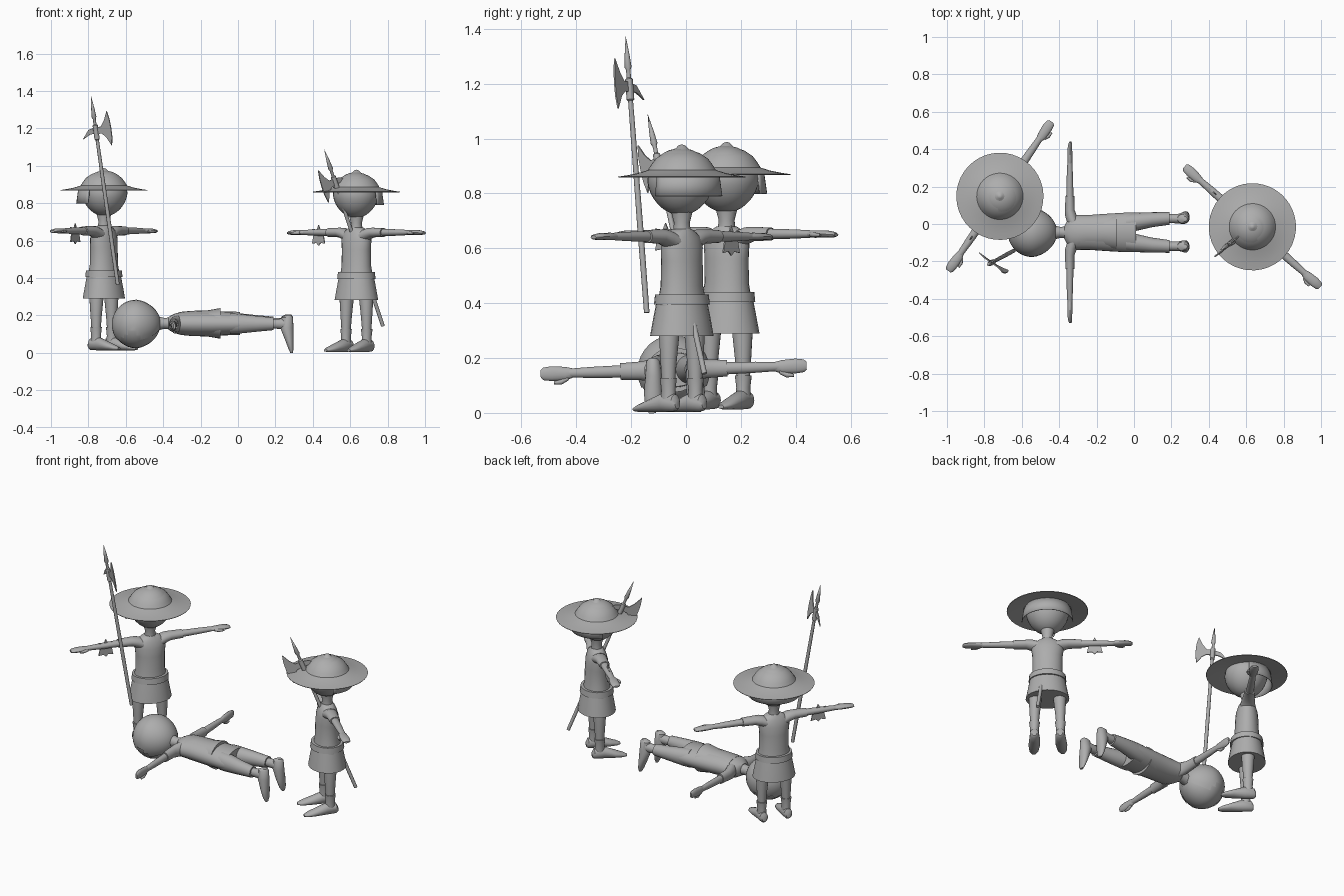
import bpy, bmesh, math
from mathutils import Matrix, Vector

if "Cube" in bpy.data.objects:
    bpy.data.objects.remove(bpy.data.objects["Cube"])

grey = bpy.data.materials.new("plain grey")
grey.diffuse_color = (0.42, 0.42, 0.42, 1)
grey.use_nodes = True
grey.node_tree.nodes["Principled BSDF"].inputs["Base Color"].default_value = grey.diffuse_color


def finish(name, bm, M=Matrix(), smooth=True):
    bmesh.ops.recalc_face_normals(bm, faces=bm.faces)
    me = bpy.data.meshes.new(name)
    bm.to_mesh(me)
    bm.free()
    me.materials.append(grey)
    ob = bpy.data.objects.new(name, me)
    ob.matrix_world = M
    bpy.context.collection.objects.link(ob)
    if smooth:
        bpy.context.view_layer.objects.active = ob
        ob.select_set(True)
        bpy.ops.object.shade_smooth_by_angle(angle=math.radians(40))
        ob.select_set(False)
    return ob


def loft(name, axis, rings, M, n=18):
    """Elliptical rings (x, y, z, ra, rb) skinned across the given axis."""
    bm = bmesh.new()
    loops = []
    for x, y, z, ra, rb in rings:
        loop = []
        for i in range(n):
            a = 2 * math.pi * i / n
            p, q = ra * math.cos(a), rb * math.sin(a)
            off = {"x": (0, p, q), "y": (p, 0, q), "z": (p, q, 0)}[axis]
            loop.append(bm.verts.new(Vector((x, y, z)) + Vector(off)))
        loops.append(loop)
    for A, B in zip(loops, loops[1:]):
        for i in range(n):
            j = (i + 1) % n
            bm.faces.new((A[i], A[j], B[j], B[i]))
    bm.faces.new(loops[0])
    bm.faces.new(loops[-1])
    return finish(name, bm, M)


def plate(name, origin, u, v, pts, t, M=Matrix()):
    """Flat outline in the u/v plane, thickened by t."""
    u, v = Vector(u), Vector(v)
    w = u.cross(v).normalized() * t
    bm = bmesh.new()
    f = bm.faces.new([bm.verts.new(Vector(origin) + u * a + v * b - w / 2) for a, b in pts])
    r = bmesh.ops.extrude_face_region(bm, geom=[f])
    bmesh.ops.translate(bm, vec=w, verts=[e for e in r["geom"] if isinstance(e, bmesh.types.BMVert)])
    return finish(name, bm, M, False)


def lathe(name, profile, M, n=40):
    bm = bmesh.new()
    vs = [bm.verts.new((r, 0, z)) for r, z in profile]
    es = [bm.edges.new(p) for p in zip(vs, vs[1:])]
    bmesh.ops.spin(bm, geom=vs + es, cent=(0, 0, 0), axis=(0, 0, 1),
                   angle=2 * math.pi, steps=n, use_duplicate=False)
    bmesh.ops.remove_doubles(bm, verts=bm.verts, dist=0.0003)
    return finish(name, bm, M)


def ball(name, c, r, M, keep=None):
    bm = bmesh.new()
    bmesh.ops.create_uvsphere(bm, u_segments=28, v_segments=18, radius=1)
    if keep:
        bmesh.ops.delete(bm, geom=[f for f in bm.faces if not keep(f.calc_center_median())],
                         context="FACES")
    for v in bm.verts:
        k = 1 - 0.10 * max(0, -v.co.z)          # narrower chin
        v.co = Vector((v.co.x * r * k, v.co.y * r * k, v.co.z * r)) + Vector(c)
    return finish(name, bm, M)


def limbs(who, M, trousers):
    for side, s in (("left", 1), ("right", -1)):
        p = f"{who}_{side}_"
        # sleeve, forearm, hand, thumb
        loft(p + "sleeve", "x", [(s * .05, 0, .618, .045, .035), (s * .085, 0, .633, .040, .032),
             (s * .12, 0, .64, .034, .026), (s * .195, 0, .64, .030, .024)], M)
        loft(p + "forearm", "x", [(s * .18, 0, .64, .023, .020), (s * .30, 0, .64, .020, .017),
             (s * .385, 0, .64, .016, .013)], M)
        loft(p + "hand", "x", [(s * .365, 0, .64, .016, .012), (s * .395, -.002, .64, .025, .014),
             (s * .445, 0, .64, .027, .013), (s * .475, 0, .638, .023, .010),
             (s * .485, 0, .637, .014, .006)], M, 14)
        loft(p + "thumb", "x", [(s * .385, -.018, .638, .009, .008), (s * .41, -.031, .637, .010, .009),
             (s * .438, -.034, .636, .005, .005)], M, 10)
        # leg
        if trousers:
            loft(p + "trouser_leg", "z", [(s * .075, .0, .108, .034, .034), (s * .068, 0, .2, .040, .043),
                 (s * .055, 0, .30, .050, .054), (s * .050, 0, .34, .050, .056)], M)
        else:
            loft(p + "leg", "z", [(s * .074, 0, .09, .022, .024), (s * .073, 0, .18, .029, .030),
                 (s * .070, 0, .28, .037, .038), (s * .062, 0, .40, .042, .044)], M)
        # boot
        cuff = .024 if trousers else .031
        loft(p + "boot_cuff", "z", [(s * .074, 0, .03, .027, .032), (s * .074, 0, .08, .025, .027),
             (s * .074, 0, .125, cuff, cuff)], M)
        loft(p + "boot_foot", "y", [(s * .074, .045, .028, .014, .016), (s * .074, .034, .034, .025, .031),
             (s * .074, -.02, .036, .030, .036), (s * .078, -.085, .023, .033, .023),
             (s * .081, -.132, .014, .026, .014), (s * .083, -.156, .010, .012, .007)], M)


def upper_body(who, M, head_r):
    loft(who + "_torso", "z", [(0, 0, .39, .098, .082), (0, 0, .46, .086, .070), (0, 0, .55, .086, .067),
         (0, 0, .60, .092, .062), (0, 0, .635, .088, .052), (0, 0, .655, .062, .042),
         (0, 0, .668, .036, .034)], M, 24)
    loft(who + "_neck", "z", [(0, 0, .65, .034, .034), (0, 0, .69, .029, .029), (0, 0, .74, .042, .042)], M)
    ball(who + "_head", (0, -.005, .84), head_r, M)


def guard(who, x, y, z, deg):
    M = Matrix.Translation((x, y, z)) @ Matrix.Rotation(math.radians(deg), 4, "Z")
    upper_body(who, M, .122)
    limbs(who, M, False)
    # flared tunic skirt and belt
    loft(who + "_skirt", "z", [(0, 0, .278, .125, .108), (0, 0, .34, .113, .098), (0, 0, .42, .098, .082)], M, 24)
    loft(who + "_belt", "z", [(0, 0, .392, .108, .097), (0, 0, .428, .105, .092)], M, 24)
    # wide-brimmed helmet
    lathe(who + "_helmet", [(0, .976), (.012, .972), (.028, .956), (.065, .944), (.095, .924), (.113, .900),
          (.124, .882), (.16, .871), (.20, .863), (.233, .858), (.232, .855), (.16, .864),
          (.122, .872), (.118, .86), (.10, .90), (0, .93)], M)
    # neck guard: half cylinder behind the head
    bm = bmesh.new()
    rows = [[bm.verts.new((r * math.cos(a), r * math.sin(a), h))
             for a in [math.pi * i / 20 for i in range(21)]]
            for r, h in ((.148, .787), (.142, .83), (.136, .872))]
    for A, B in zip(rows, rows[1:]):
        for i in range(20):
            bm.faces.new((A[i], A[i + 1], B[i + 1], B[i]))
    ob = finish(who + "_neck_guard", bm, M)
    sol = ob.modifiers.new("thickness", "SOLIDIFY")
    sol.thickness = .004
    # jagged badge hanging on the right forearm
    plate(who + "_arm_badge", (-.27, 0, .625), (1, 0, 0), (0, 0, 1),
          [(-.045, -.045), (-.015, -.04), (0, -.055), (.015, -.04), (.045, -.045), (.035, 0),
           (.045, .035), (.012, .03), (0, .055), (-.012, .03), (-.045, .035), (-.035, 0)], .006, M)


def halberd(who, bottom, tip, face):
    b, t = Vector(bottom), Vector(tip)
    d = (t - b).normalized()
    u = Vector(face)
    u = (u - d * u.dot(d)).normalized()
    M = Matrix((u, d.cross(u), d)).transposed().to_4x4()
    M.translation = t
    L = (t - b).length
    # shaft, collar and top spike share one tapering outline
    lathe(who + "_halberd_shaft", [(0, -L), (.010, -L), (.011, -L + .3), (.009, -.24), (.014, -.235),
          (.014, -.16), (.008, -.155), (.008, -.125), (.013, -.115), (.009, -.07), (0, 0)], M, 12)
    plate(who + "_halberd_axe", (0, 0, -.185), (1, 0, 0), (0, 0, 1),
          [(.0, -.022), (.035, -.022), (.06, -.042), (.088, -.09), (.097, -.045), (.098, 0),
           (.095, .05), (.085, .095), (.06, .045), (.035, .015), (0, .015)], .006, M)
    plate(who + "_halberd_beak", (0, 0, -.185), (1, 0, 0), (0, 0, 1),
          [(0, .015), (0, -.018), (-.04, -.022), (-.09, -.045), (-.045, .004)], .006, M)


# the two standing guards
guard("left_guard", -.717, .148, .012, 55.4)
halberd("left_guard", (-.643, -.143, .365), (-.786, -.22, 1.374), (.84, -.54, 0))
guard("right_guard", .633, -.015, .003, -41.6)
halberd("right_guard", (.775, .067, .143), (.46, -.14, 1.09), (-.72, -.62, 0))

# the figure lying face down, head towards -x
P = (Matrix.Translation((.297, -.045, .157)) @ Matrix.Rotation(math.radians(1.8), 4, "X")
     @ Matrix(((0, 0, -1, 0), (-1, 0, 0, 0), (0, 1, 0, 0), (0, 0, 0, 1))))
upper_body("lying_figure", P, .128)
ball("lying_figure_hair", (0, -.005, .84), .132, P,
     lambda c: c.y > -.35 + .25 * math.sin(4 * c.z) - .5 * max(0, c.z))
limbs("lying_figure", P, True)
loft("lying_figure_tunic", "z", [(0, 0, .285, .106, .062), (0, 0, .34, .106, .063), (0, 0, .44, .100, .066),
     (0, 0, .54, .093, .066), (0, 0, .61, .094, .060)], P, 24)
